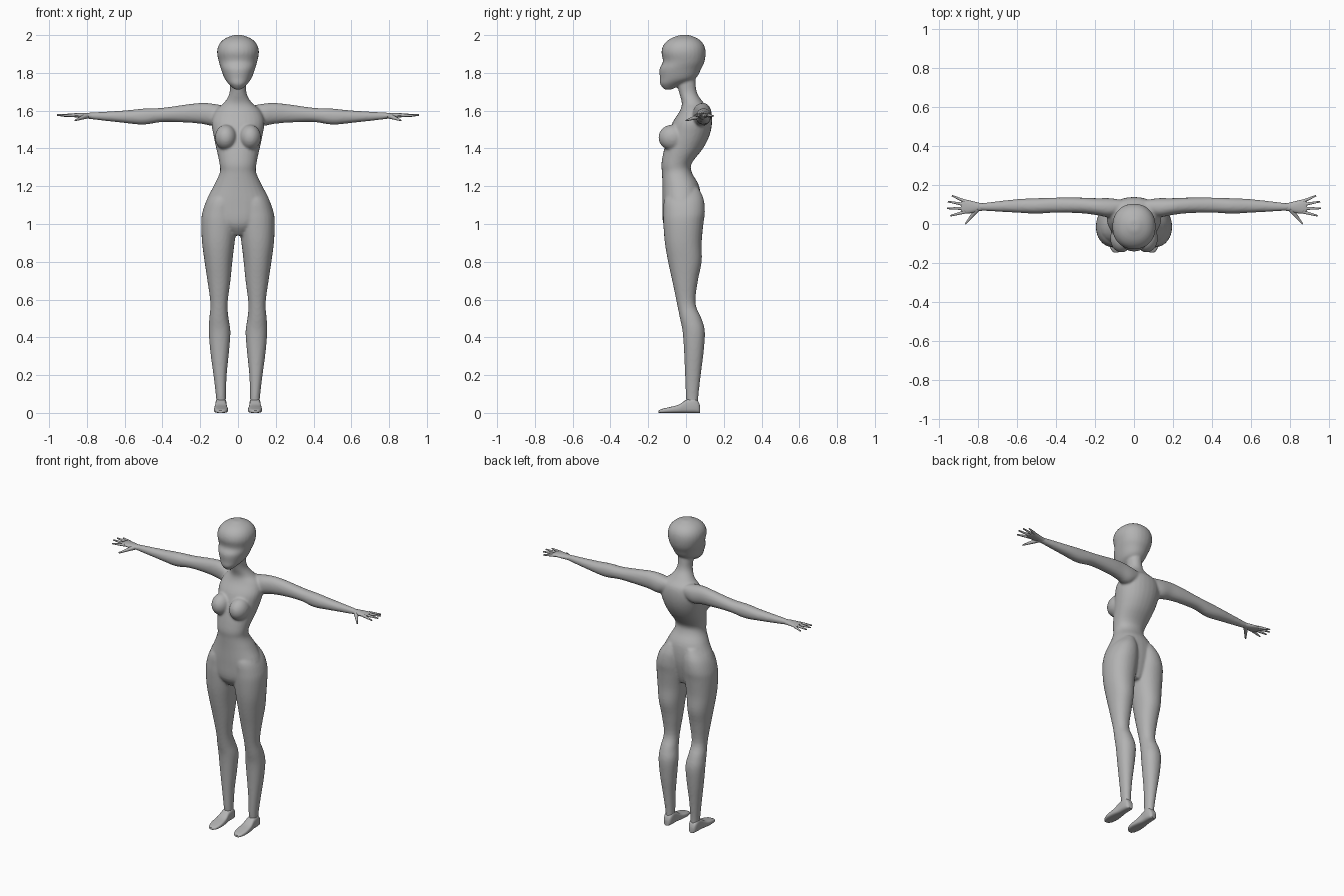
import bpy, bmesh, math
from mathutils import Vector

skin = bpy.data.materials.new("plain grey")
skin.diffuse_color = (0.45, 0.45, 0.45, 1)


def spline(rings, steps=4):
    """Catmull-Rom interpolation of ring rows for flowing silhouettes."""
    out = []
    for i in range(len(rings) - 1):
        p = [rings[max(0, min(len(rings) - 1, i + k))] for k in (-1, 0, 1, 2)]
        for s in range(steps):
            t = s / steps
            out.append([0.5 * (2 * b + (c - a) * t + (2 * a - 5 * b + 4 * c - d) * t * t
                               + (3 * b - a - 3 * c + d) * t ** 3) for a, b, c, d in zip(*p)])
        for row in out[-steps:]:
            lo, hi = sorted((p[1][0], p[2][0]))
            row[0] = min(max(row[0], lo), hi)
    return out + [list(rings[-1])]


def loft(bm, axis, rings, side=1, n=28, e=0.93):
    """Rings are (position, a0, a1, b0, b1); a and b are the other two axes in order."""
    loops = []
    for t, a0, a1, b0, b1 in spline(rings):
        loop = []
        for k in range(n):
            u = 2 * math.pi * k / n
            c, s = math.cos(u), math.sin(u)
            a = (a0 + a1) / 2 + (a1 - a0) / 2 * math.copysign(abs(c) ** e, c)
            b = (b0 + b1) / 2 + (b1 - b0) / 2 * math.copysign(abs(s) ** e, s)
            x, y, z = {"x": (t, a, b), "y": (a, t, b), "z": (a, b, t)}[axis]
            loop.append(bm.verts.new((x * side, y, z)))
        loops.append(loop)
    for p, q in zip(loops, loops[1:]):
        for k in range(n):
            bm.faces.new((p[k], p[(k + 1) % n], q[(k + 1) % n], q[k]))
    bm.faces.new(loops[0])
    bm.faces.new(loops[-1])


def centred(rings):
    """(z, half width, front, back) rows to loft rows."""
    return [(z, -w, w, f, b) for z, w, f, b in rings]


def taper(bm, p, q, r0, r1):
    """Tapered finger between two points."""
    p, q = Vector(p), Vector(q)
    m = (q - p).to_track_quat('Z', 'Y').to_matrix().to_4x4()
    m.translation = (p + q) / 2
    bmesh.ops.create_cone(bm, cap_ends=True, segments=10, radius1=r0, radius2=r1,
                          depth=(q - p).length, matrix=m)


def finish(bm, name):
    bmesh.ops.recalc_face_normals(bm, faces=bm.faces[:])
    me = bpy.data.meshes.new(name)
    bm.to_mesh(me)
    bm.free()
    me.materials.append(skin)
    ob = bpy.data.objects.new(name, me)
    bpy.context.collection.objects.link(ob)
    bpy.ops.object.select_all(action='DESELECT')
    ob.select_set(True)
    bpy.context.view_layer.objects.active = ob
    bpy.ops.object.shade_smooth_by_angle(angle=math.radians(50))
    return ob


body = bmesh.new()

# torso and neck
loft(body, "z", centred([
    (0.94, 0.04, -0.08, 0.04), (1.0, 0.13, -0.12, 0.06), (1.1, 0.172, -0.125, 0.078),
    (1.2, 0.13, -0.125, 0.07), (1.27, 0.097, -0.127, 0.032), (1.32, 0.098, -0.13, 0.03),
    (1.4, 0.115, -0.115, 0.09), (1.47, 0.13, -0.095, 0.125), (1.54, 0.14, -0.07, 0.138),
    (1.6, 0.12, -0.032, 0.13), (1.64, 0.075, -0.022, 0.095), (1.69, 0.046, -0.035, 0.06),
    (1.75, 0.043, -0.05, 0.05), (1.8, 0.04, -0.05, 0.05)]))

# head
loft(body, "z", centred([
    (1.712, 0.018, -0.115, -0.075), (1.74, 0.048, -0.137, -0.02), (1.77, 0.071, -0.138, 0.05),
    (1.82, 0.09, -0.14, 0.08), (1.86, 0.102, -0.122, 0.098), (1.91, 0.111, -0.13, 0.104),
    (1.95, 0.101, -0.118, 0.094), (1.98, 0.072, -0.085, 0.065), (2.0, 0.025, -0.035, 0.02)]))

for side in (1, -1):
    # breast
    ball = bmesh.ops.create_uvsphere(body, u_segments=24, v_segments=16, radius=1)["verts"]
    for v in ball:
        v.co = Vector((0.064 * side, -0.072, 1.458)) + Vector(
            (v.co.x * 0.058, v.co.y * 0.074, v.co.z * 0.068))

    # leg, hip and buttock
    loft(body, "z", [
        (0.03, 0.065, 0.115, 0.005, 0.065), (0.08, 0.064, 0.116, 0.0, 0.065),
        (0.2, 0.06, 0.13, -0.005, 0.078), (0.32, 0.048, 0.146, -0.01, 0.093),
        (0.43, 0.04, 0.155, -0.018, 0.1), (0.5, 0.05, 0.152, -0.032, 0.082),
        (0.58, 0.055, 0.146, -0.048, 0.05), (0.7, 0.04, 0.162, -0.073, 0.063),
        (0.8, 0.03, 0.177, -0.095, 0.083), (0.9, 0.018, 0.19, -0.112, 0.083),
        (1.0, 0.004, 0.195, -0.12, 0.092), (1.06, 0.003, 0.189, -0.12, 0.1),
        (1.13, 0.005, 0.163, -0.115, 0.094), (1.19, 0.025, 0.11, -0.08, 0.068)], side)

    # arm and shoulder
    loft(body, "x", [
        (0.05, 0.06, 0.12, 1.56, 1.62), (0.12, 0.035, 0.132, 1.52, 1.635),
        (0.19, 0.045, 0.132, 1.53, 1.641), (0.27, 0.055, 0.135, 1.537, 1.633),
        (0.4, 0.058, 0.135, 1.54, 1.615), (0.5, 0.053, 0.132, 1.526, 1.611),
        (0.6, 0.058, 0.127, 1.535, 1.601), (0.78, 0.068, 0.107, 1.555, 1.59),
        (0.8, 0.068, 0.107, 1.558, 1.588)], side)

body_ob = finish(body, "body")
# fuse the overlapping volumes into one soft skin
rm = body_ob.modifiers.new("fuse", 'REMESH')
rm.mode = 'VOXEL'
rm.voxel_size = 0.007
rm.use_smooth_shade = True
sm = body_ob.modifiers.new("soften", 'SMOOTH')
sm.factor = 0.5
sm.iterations = 6

for side, label in ((1, "left"), (-1, "right")):
    # hand: palm, four spread fingers and a thumb
    bm = bmesh.new()
    loft(bm, "x", [(0.76, 0.07, 0.105, 1.557, 1.588), (0.79, 0.066, 0.108, 1.558, 1.588),
                   (0.83, 0.056, 0.118, 1.561, 1.588), (0.87, 0.053, 0.126, 1.566, 1.586),
                   (0.885, 0.06, 0.12, 1.57, 1.583)], side, 16)
    for y, tx, ty, tz in ((0.116, 0.932, 0.145, 1.572), (0.099, 0.953, 0.115, 1.577),
                          (0.08, 0.958, 0.08, 1.577), (0.062, 0.94, 0.042, 1.573)):
        taper(bm, (0.865 * side, y, 1.576), (tx * side, ty, tz), 0.0095, 0.004)
    taper(bm, (0.8 * side, 0.078, 1.573), (0.863 * side, 0.0, 1.548), 0.015, 0.004)
    finish(bm, label + "_hand")

    # foot with a flat sole
    bm = bmesh.new()
    loft(bm, "y", [(-0.145, 0.08, 0.105, 0, 0.012), (-0.13, 0.062, 0.118, 0, 0.02),
                   (-0.09, 0.053, 0.127, 0, 0.03), (-0.04, 0.056, 0.125, 0, 0.043),
                   (0.0, 0.061, 0.12, 0, 0.068), (0.04, 0.061, 0.119, 0, 0.078),
                   (0.065, 0.066, 0.114, 0, 0.06), (0.075, 0.076, 0.104, 0, 0.035)],
         side, 24, 0.6)
    finish(bm, label + "_foot")
